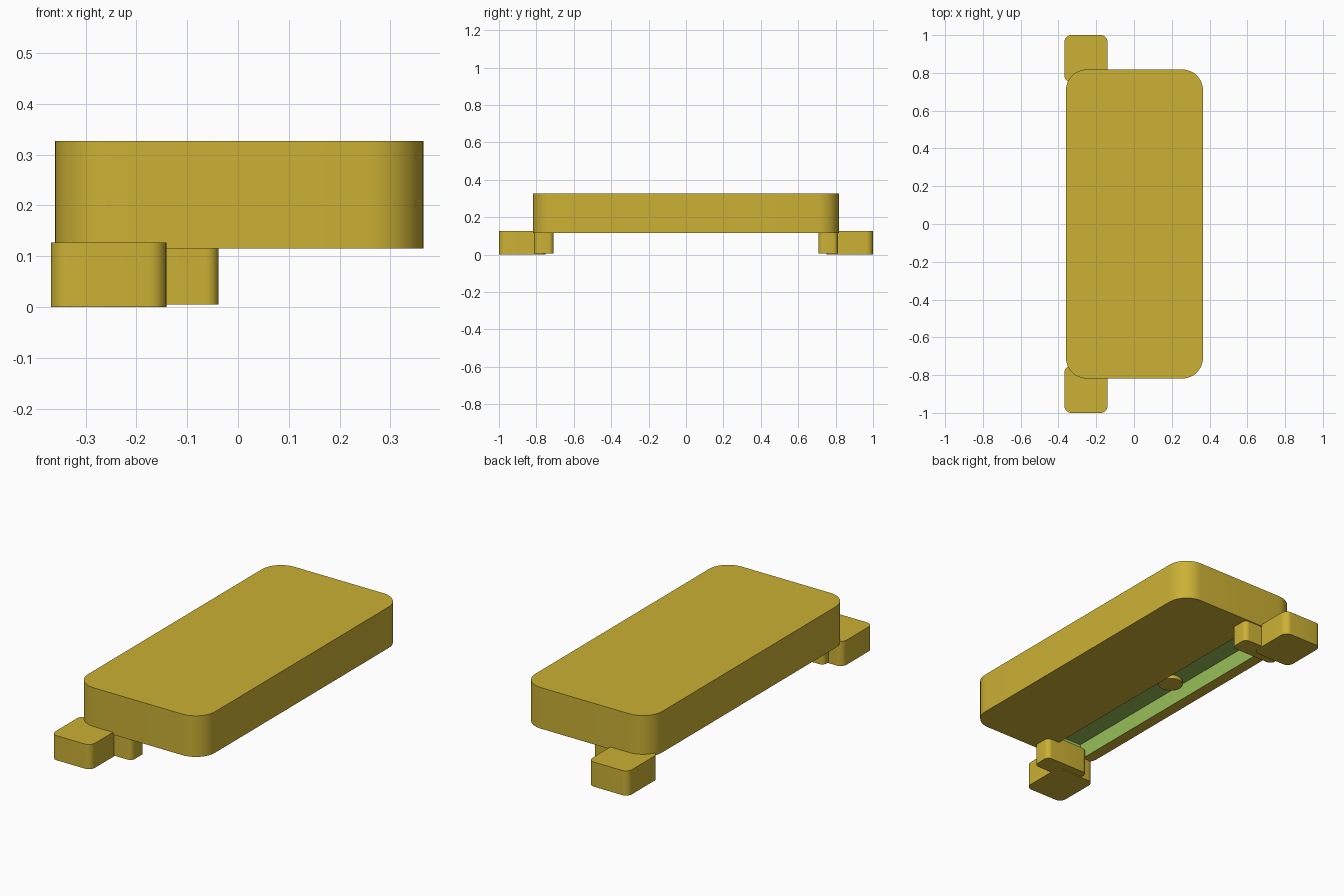
import bpy, bmesh, math

if "Cube" in bpy.data.objects:
    bpy.data.objects.remove(bpy.data.objects["Cube"])


def material(name, rgb):
    m = bpy.data.materials.new(name)
    m.diffuse_color = (*rgb, 1)
    m.use_nodes = True
    m.node_tree.nodes["Principled BSDF"].inputs["Base Color"].default_value = m.diffuse_color
    return m


OCHRE = material("ochre", (0.60, 0.44, 0.035))
GREEN = material("leaf green", (0.31, 0.52, 0.10))


def outline(x0, x1, y0, y1, r, steps):
    """Rounded rectangle, counter-clockwise."""
    corners = [(x1 - r, y1 - r), (x0 + r, y1 - r), (x0 + r, y0 + r), (x1 - r, y0 + r)]
    pts = []
    for i, (cx, cy) in enumerate(corners):
        for k in range(steps + 1):
            a = math.pi / 2 * (i + k / steps)
            pts.append((cx + r * math.cos(a), cy + r * math.sin(a)))
    return pts


def prism(name, pts, z0, z1, mat):
    """Extrude a flat outline between two heights."""
    bm = bmesh.new()
    face = bm.faces.new([bm.verts.new((x, y, z0)) for x, y in pts])
    top = bmesh.ops.extrude_face_region(bm, geom=[face])["geom"]
    bmesh.ops.translate(bm, vec=(0, 0, z1 - z0),
                        verts=[v for v in top if isinstance(v, bmesh.types.BMVert)])
    bmesh.ops.recalc_face_normals(bm, faces=bm.faces)
    me = bpy.data.meshes.new(name)
    bm.to_mesh(me)
    bm.free()
    me.materials.append(mat)
    ob = bpy.data.objects.new(name, me)
    bpy.context.collection.objects.link(ob)
    return ob


def smooth(ob):
    bpy.ops.object.select_all(action='DESELECT')
    ob.select_set(True)
    bpy.context.view_layer.objects.active = ob
    bpy.ops.object.shade_smooth_by_angle(angle=math.radians(35))


# Main slab with a long groove cut in its underside
SX0, SX1, SY, SZ = -0.30, -0.11, 0.77, 0.20
slab = prism("slab", outline(-0.36, 0.365, -0.818, 0.818, 0.11, 12), 0.115, 0.327, OCHRE)
cutter = prism("groove_cutter", [(SX0, -SY), (SX1, -SY), (SX1, SY), (SX0, SY)], 0.05, SZ, OCHRE)
cutter.hide_render = True
mod = slab.modifiers.new("groove", 'BOOLEAN')
mod.operation = 'DIFFERENCE'
mod.object = cutter
mod.solver = 'EXACT'
bpy.context.view_layer.update()
cut = bpy.data.meshes.new_from_object(slab.evaluated_get(bpy.context.evaluated_depsgraph_get()))
slab.modifiers.clear()
slab.data = cut
bpy.data.objects.remove(cutter)

# Groove walls and ceiling are green
cut.materials.clear()
cut.materials.append(OCHRE)
cut.materials.append(GREEN)
e = 0.001
for p in cut.polygons:
    inside = all(SX0 - e < cut.vertices[v].co.x < SX1 + e
                 and abs(cut.vertices[v].co.y) < SY + e
                 and cut.vertices[v].co.z < SZ + e for v in p.vertices)
    p.material_index = 1 if inside else 0
smooth(slab)

# Round button in the middle of the groove ceiling
ring = [(-0.235 + 0.06 * math.cos(math.tau * i / 32), 0.06 * math.sin(math.tau * i / 32))
        for i in range(32)]
smooth(prism("button", ring, 0.18, SZ + 0.005, OCHRE))

# End feet: an outer pad and an inner block at each end
for side, label in ((-1, "front"), (1, "back")):
    ya, yb = sorted((side * 0.75, side * 1.0))
    smooth(prism(label + "_foot", outline(-0.368, -0.141, ya, yb, 0.035, 8), 0, 0.127, OCHRE))
    ya, yb = sorted((side * 0.708, side * 0.812))
    smooth(prism(label + "_inner_block", outline(-0.29, -0.038, ya, yb, 0.025, 8),
                 0.005, 0.14, OCHRE))
